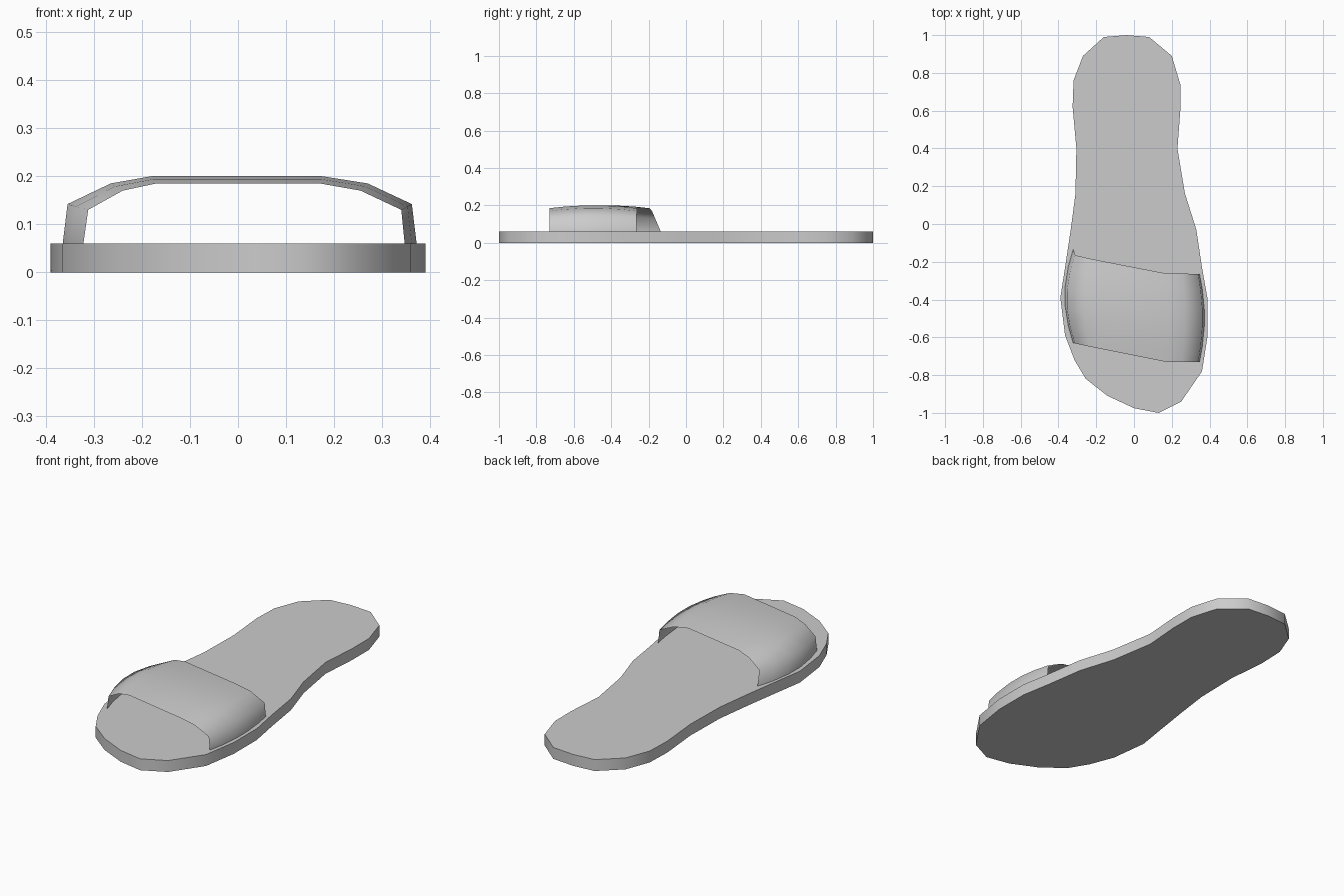
import bpy


def add_mesh(name, verts, faces, angle):
    mesh = bpy.data.meshes.new(name)
    mesh.from_pydata(verts, [], faces)
    mesh.update()
    obj = bpy.data.objects.new(name, mesh)
    bpy.context.collection.objects.link(obj)
    bpy.ops.object.select_all(action='DESELECT')
    obj.select_set(True)
    bpy.context.view_layer.objects.active = obj
    bpy.ops.object.shade_smooth_by_angle(angle=angle)
    return obj


# Sole: foot outline (counter-clockwise from the heel) extruded upwards
SOLE_TOP = 0.06
outline = [
    (0.08, 0.99), (-0.04, 1.0), (-0.16, 0.99), (-0.27, 0.89), (-0.32, 0.76),
    (-0.325, 0.62), (-0.305, 0.40), (-0.31, 0.16), (-0.335, -0.03),
    (-0.365, -0.23), (-0.39, -0.39), (-0.365, -0.59), (-0.315, -0.72),
    (-0.255, -0.82), (-0.14, -0.91), (0.0, -0.975), (0.13, -1.0),
    (0.25, -0.94), (0.36, -0.78), (0.39, -0.59), (0.39, -0.40),
    (0.36, -0.23), (0.33, -0.03), (0.27, 0.16), (0.23, 0.40),
    (0.245, 0.60), (0.245, 0.74), (0.20, 0.89),
]
n = len(outline)
verts = [(x, y, z) for z in (0, SOLE_TOP) for x, y in outline]
faces = [tuple(reversed(range(n))), tuple(range(n, 2 * n))]
faces += [(i, (i + 1) % n, n + (i + 1) % n, n + i) for i in range(n)]
add_mesh("sole", verts, faces, 0.7)

# Strap: thin arched sheet, bulging outwards between its front and back edges
# Each column: edge x, edge z, bulged x, bulged z, front y, back y
columns = [
    (-0.322, 0.06, -0.365, 0.06, -0.63, -0.135),
    (-0.312, 0.13, -0.355, 0.142, -0.632, -0.165),
    (-0.24, 0.17, -0.265, 0.185, -0.648, -0.182),
    (-0.17, 0.185, -0.18, 0.2, -0.662, -0.196),
    (0.17, 0.185, 0.175, 0.2, -0.73, -0.262),
    (0.255, 0.17, 0.27, 0.185, -0.73, -0.263),
    (0.34, 0.13, 0.362, 0.142, -0.73, -0.264),
    (0.347, 0.06, 0.372, 0.06, -0.73, -0.264),
]
rows = [(0, 0), (0.18, 0.6), (0.4, 1), (0.6, 1), (0.82, 0.6), (1, 0)]
verts = [(x0 + (x1 - x0) * b, ya + (yb - ya) * t, z0 + (z1 - z0) * b)
         for x0, z0, x1, z1, ya, yb in columns for t, b in rows]
r = len(rows)
faces = [(c * r + j, (c + 1) * r + j, (c + 1) * r + j + 1, c * r + j + 1)
         for c in range(len(columns) - 1) for j in range(r - 1)]
add_mesh("strap", verts, faces, 1.2)
